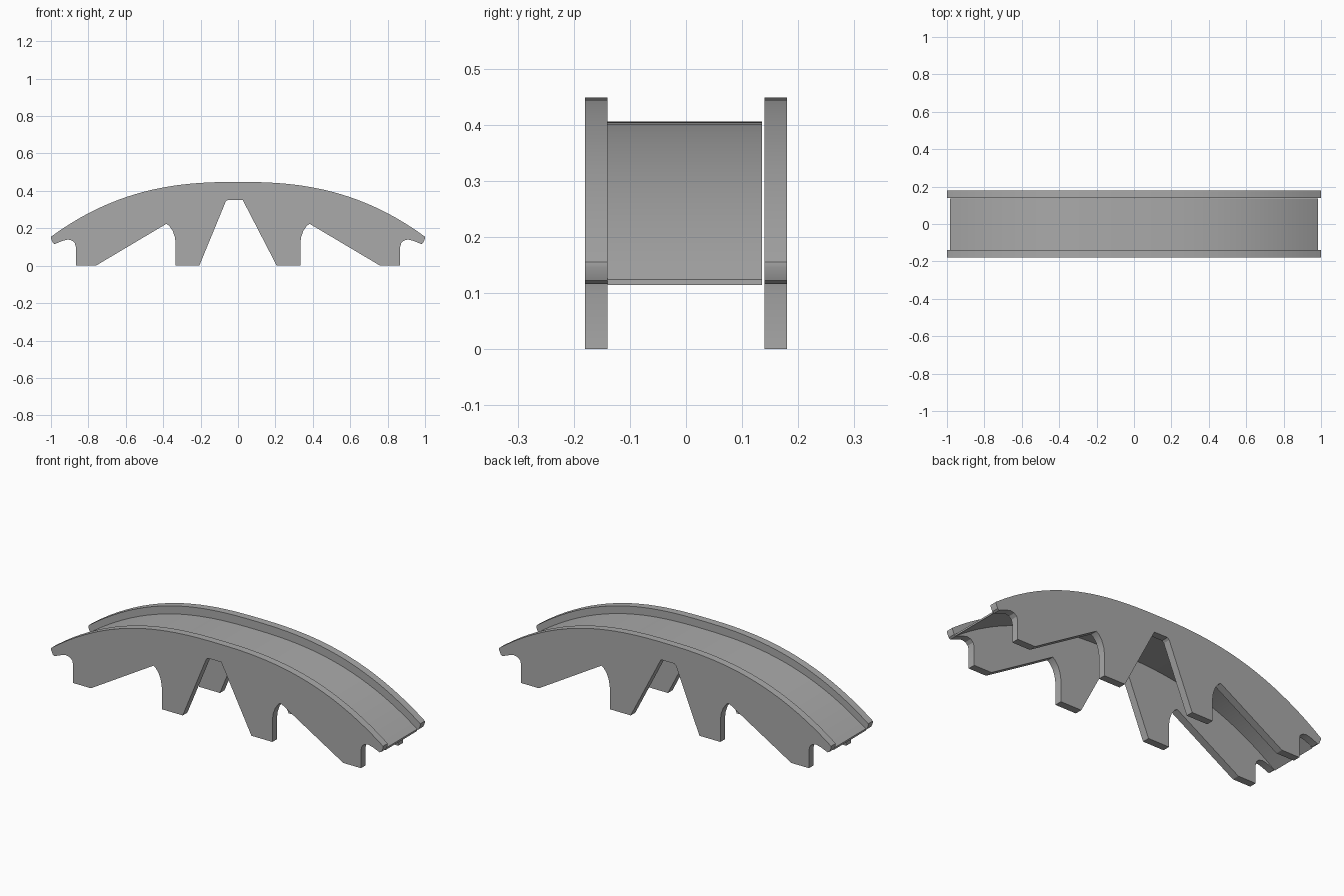
import bpy
import bmesh
import math

if "Cube" in bpy.data.objects:
    bpy.data.objects.remove(bpy.data.objects["Cube"], do_unlink=True)

# Single grey material
grey = bpy.data.materials.new("plain grey")
grey.use_nodes = True
GREY = (0.4, 0.4, 0.4, 1)
grey.diffuse_color = GREY
grey.node_tree.nodes["Principled BSDF"].inputs["Base Color"].default_value = GREY


def crown(x):
    """Height of the arched top edge."""
    return 0.448 - 0.293 * abs(x) ** 2.5


def extrude_profile(name, outline, y0, y1):
    """Solid made from an x-z outline, running from y0 to y1."""
    bm = bmesh.new()
    face = bm.faces.new([bm.verts.new((x, y0, z)) for x, z in outline])
    moved = bmesh.ops.extrude_face_region(bm, geom=[face])["geom"]
    verts = [v for v in moved if isinstance(v, bmesh.types.BMVert)]
    bmesh.ops.translate(bm, vec=(0, y1 - y0, 0), verts=verts)
    bmesh.ops.recalc_face_normals(bm, faces=bm.faces)
    mesh = bpy.data.meshes.new(name)
    bm.to_mesh(mesh)
    bm.free()
    mesh.materials.append(grey)
    obj = bpy.data.objects.new(name, mesh)
    bpy.context.collection.objects.link(obj)
    bpy.ops.object.select_all(action="DESELECT")
    obj.select_set(True)
    bpy.context.view_layer.objects.active = obj
    bpy.ops.object.shade_smooth_by_angle(angle=math.radians(25))
    return obj


STEPS = 40
xs = [-1 + 2 * i / STEPS for i in range(STEPS + 1)]

# Lower edge of a side plate, from the middle notch out to the tip
outer_foot = [(0.76, 0), (0.867, 0), (0.867, 0.10), (0.873, 0.122),
              (0.888, 0.135), (0.91, 0.14), (0.935, 0.134), (0.98, 0.116),
              (0.99, 0.122), (1, 0.145)]
inner_foot = [(0.207, 0), (0.333, 0), (0.333, 0.12), (0.338, 0.155),
              (0.35, 0.188), (0.368, 0.213), (0.383, 0.224)]
right_half = inner_foot + outer_foot
left_half = [(-x, z) for x, z in reversed(right_half)]
notch = [(-0.066, 0.342), (-0.055, 0.352), (0.025, 0.352)]
plate = left_half + notch + right_half + [(x, crown(x)) for x in reversed(xs)]

# Two matching side plates
extrude_profile("front_side_plate", plate, -0.18, -0.14)
extrude_profile("back_side_plate", plate, 0.14, 0.18)

# Thin curved deck between the plates
top = [(x * 0.985, crown(x * 0.985) - 0.042) for x in xs]
deck = top + [(x, z - 0.01) for x, z in reversed(top)]
extrude_profile("curved_deck", deck, -0.14, 0.135)
